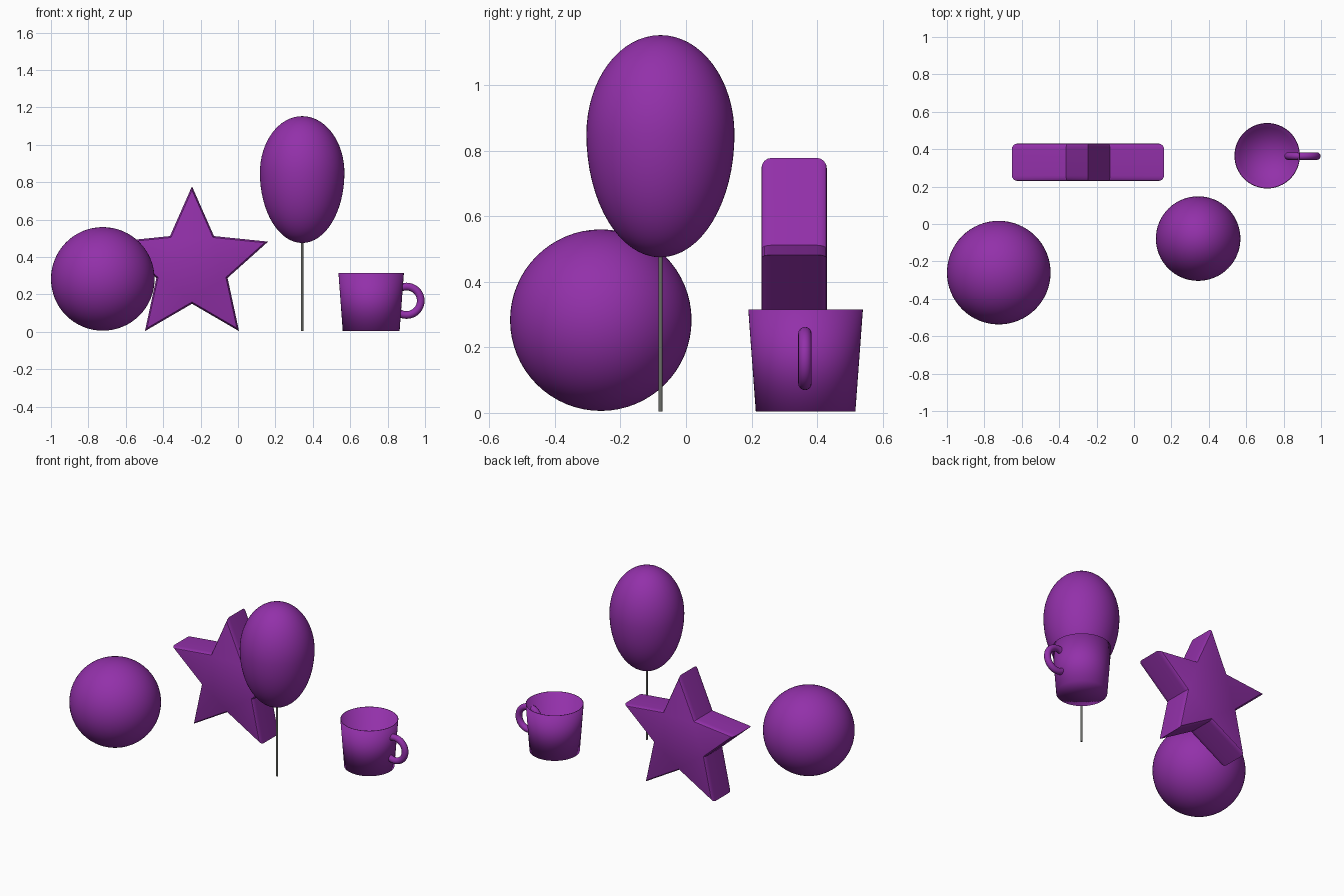
import bpy
import bmesh
from math import sin, cos, pi, radians
from mathutils import Vector

if "Cube" in bpy.data.objects:
    bpy.data.objects.remove(bpy.data.objects["Cube"])


def make_material(name, rgb):
    mat = bpy.data.materials.new(name)
    mat.use_nodes = True
    color = (*rgb, 1.0)
    mat.diffuse_color = color
    bsdf = next(n for n in mat.node_tree.nodes if n.type == 'BSDF_PRINCIPLED')
    bsdf.inputs["Base Color"].default_value = color
    return mat


purple = make_material("purple", (0.29, 0.03, 0.40))
grey = make_material("grey", (0.15, 0.155, 0.14))


def finish(name, mat, smooth=True):
    obj = bpy.context.object
    obj.name = name
    obj.data.materials.append(mat)
    if smooth:
        bpy.ops.object.shade_smooth()
    return obj


def add_mesh(name, bm, location, mat):
    bmesh.ops.recalc_face_normals(bm, faces=bm.faces)
    mesh = bpy.data.meshes.new(name)
    bm.to_mesh(mesh)
    bm.free()
    obj = bpy.data.objects.new(name, mesh)
    obj.location = location
    mesh.materials.append(mat)
    bpy.context.collection.objects.link(obj)
    return obj


# Ball
bpy.ops.mesh.primitive_uv_sphere_add(segments=64, ring_count=32, radius=0.277,
                                     location=(-0.723, -0.26, 0.283))
finish("ball", purple)

# Balloon: egg shape with a longer lower half
bpy.ops.mesh.primitive_uv_sphere_add(segments=64, ring_count=32, radius=1,
                                     location=(0.343, -0.078, 0.85))
balloon = finish("balloon", purple)
for v in balloon.data.vertices:
    height = 0.303 if v.co.z > 0 else 0.375
    v.co = (v.co.x * 0.226, v.co.y * 0.226, v.co.z * height)

# Balloon string
bpy.ops.mesh.primitive_cylinder_add(vertices=12, radius=0.006, depth=0.48,
                                    location=(0.343, -0.078, 0.245))
finish("balloon_string", grey)


# Star: five-pointed outline with rounded front and back edges
def star_outline(inset):
    pts = []
    for i in range(10):
        a = pi / 2 + i * pi / 5
        r = 0.428 if i % 2 == 0 else 0.2
        pts.append(Vector((r * cos(a), r * sin(a))))
    # Every edge lies the same distance from the centre, so an inset is a scale
    edge = (pts[1] - pts[0]).normalized()
    dist = abs(pts[0].x * edge.y - pts[0].y * edge.x)
    return [p * (1 - inset / dist) for p in pts]


half, bevel_depth, bevel_inset, steps = 0.1, 0.03, 0.013, 4
angles = [i / steps * pi / 2 for i in range(steps + 1)]
section = [(-half + bevel_depth * (1 - sin(a)), bevel_inset * (1 - cos(a)))
           for a in reversed(angles)]
section += [(-y, inset) for y, inset in reversed(section)]

bm = bmesh.new()
rings = [[bm.verts.new((p.x, y, p.y)) for p in star_outline(inset)]
         for y, inset in section]
for a, b in zip(rings, rings[1:]):
    for i in range(10):
        j = (i + 1) % 10
        bm.faces.new((a[i], a[j], b[j], b[i]))
bm.faces.new(rings[0])
bm.faces.new(rings[-1])
star = add_mesh("star", bm, (-0.246, 0.33, 0.35), purple)
bpy.context.view_layer.objects.active = star
star.select_set(True)
bpy.ops.object.shade_smooth_by_angle(angle=radians(25))

# Mug: tapered thin-walled cup, open at the top
bm = bmesh.new()
bmesh.ops.create_cone(bm, cap_ends=True, cap_tris=True, segments=64,
                      radius1=0.152, radius2=0.175, depth=0.311)
top = [v for v in bm.verts if v.co.z > 0 and v.co.xy.length < 0.01]
bmesh.ops.delete(bm, geom=top, context='VERTS')
mug = add_mesh("mug", bm, (0.712, 0.365, 0.16), purple)
for poly in mug.data.polygons:
    poly.use_smooth = True
    # Keep the cup facing outward
    if poly.index == 0 and poly.normal.dot(poly.center) < 0:
        mug.data.flip_normals()
wall = mug.modifiers.new("wall", 'SOLIDIFY')
wall.thickness = 0.004
wall.offset = -1

# Mug handle: a ring passing through the wall
bpy.ops.mesh.primitive_torus_add(major_segments=48, minor_segments=16,
                                 major_radius=0.076, minor_radius=0.0205,
                                 location=(0.901, 0.363, 0.166),
                                 rotation=(pi / 2, 0, 0))
finish("mug_handle", purple)
